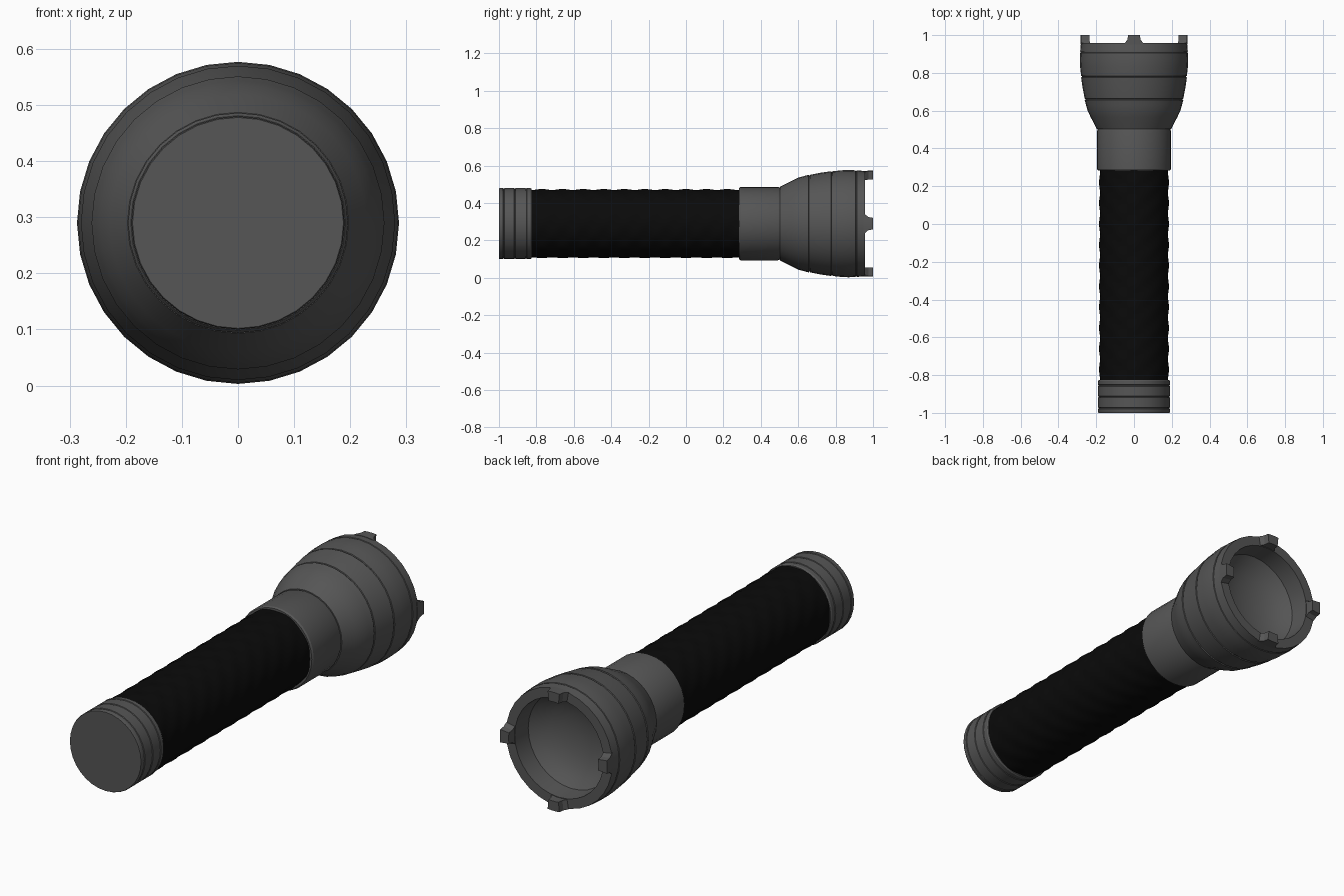
import bpy, bmesh, math

if "Cube" in bpy.data.objects:
    bpy.data.objects.remove(bpy.data.objects["Cube"])

CZ = 0.29          # height of the torch axis
SIDES = 32


def material(name, rgb):
    m = bpy.data.materials.new(name)
    m.diffuse_color = (*rgb, 1)
    m.use_nodes = True
    m.node_tree.nodes["Principled BSDF"].inputs["Base Color"].default_value = m.diffuse_color
    return m


grey = material("dark_grey_metal", (0.092, 0.092, 0.092))
black = material("black_rubber", (0.003, 0.003, 0.003))


def point(r, a, y):
    return (r * math.sin(a), y, CZ + r * math.cos(a))


def finish(name, bm, mat, angle):
    bmesh.ops.recalc_face_normals(bm, faces=bm.faces[:])
    me = bpy.data.meshes.new(name)
    bm.to_mesh(me)
    bm.free()
    me.materials.append(mat)
    ob = bpy.data.objects.new(name, me)
    bpy.context.collection.objects.link(ob)
    bpy.ops.object.select_all(action='DESELECT')
    ob.select_set(True)
    bpy.context.view_layer.objects.active = ob
    bpy.ops.object.shade_smooth_by_angle(angle=math.radians(angle))
    return ob


def lathe(name, profile, mat, sides=SIDES, bump=None, angle=30):
    """Spin (y, radius) points about the long axis; ends are capped."""
    bm = bmesh.new()
    rings = []
    for y, r in profile:
        ring = []
        for i in range(sides):
            a = 2 * math.pi * i / sides
            ring.append(bm.verts.new(point(r + (bump(y, a) if bump else 0), a, y)))
        rings.append(ring)
    for p, q in zip(rings, rings[1:]):
        for i in range(sides):
            j = (i + 1) % sides
            bm.faces.new((p[i], p[j], q[j], q[i]))
    bm.faces.new(rings[0])
    bm.faces.new(rings[-1])
    return finish(name, bm, mat, angle)


def groove(y, r, w=0.004, d=0.004):
    return [(y - w, r), (y - w * 0.5, r - d), (y + w * 0.5, r - d), (y + w, r)]


# Tail cap with three shallow grooves
lathe("tail_cap",
      [(-1.0, 0.188), (-0.996, 0.190)] + groove(-0.975, 0.190, d=0.003)
      + groove(-0.915, 0.190, d=0.003) + groove(-0.855, 0.190, d=0.003)
      + [(-0.832, 0.190), (-0.826, 0.186), (-0.826, 0.17)], grey)

# Rubber grip with a soft diamond knurl
N = 100
lathe("grip", [(-0.835 + 1.13 * i / N, 0.1825) for i in range(N + 1)], black, 64,
      lambda y, a: 0.0025 * math.cos(2 * math.pi * y / 0.11) * math.cos(8 * a), 40)

# Collar between grip and head
lathe("collar", [(0.284, 0.17), (0.284, 0.191), (0.292, 0.196),
                 (0.492, 0.196), (0.503, 0.192), (0.51, 0.18)], grey)

# Flared head: outer shell, rim, inner wall and reflector bowl in one profile
lathe("head",
      [(0.50, 0.17), (0.503, 0.197), (0.53, 0.211), (0.565, 0.229), (0.60, 0.246), (0.63, 0.254)]
      + groove(0.66, 0.261) + [(0.72, 0.272)] + groove(0.78, 0.280)
      + [(0.83, 0.285), (0.87, 0.287)] + groove(0.91, 0.285, d=0.003)
      + [(0.957, 0.281), (0.957, 0.235), (0.865, 0.228), (0.835, 0.195),
         (0.81, 0.15), (0.795, 0.10), (0.787, 0.05), (0.785, 0.01)], grey)

# Four tapered crenellation teeth on the rim
levels = [(0.95, 0.18), (0.958, 0.175), (0.975, 0.125), (1.0, 0.11)]   # y, half angle
for k, label in enumerate(("top", "right", "bottom", "left")):
    bm = bmesh.new()
    loops = []
    for y, half in levels:
        arc = [k * math.pi / 2 + half * t for t in (-1, -0.33, 0.33, 1)]
        loops.append([bm.verts.new(point(0.283, a, y)) for a in arc]
                     + [bm.verts.new(point(0.237, a, y)) for a in reversed(arc)])
    for p, q in zip(loops, loops[1:]):
        for i in range(8):
            j = (i + 1) % 8
            bm.faces.new((p[i], p[j], q[j], q[i]))
    bm.faces.new(loops[0])
    bm.faces.new(loops[-1])
    finish("rim_tooth_" + label, bm, grey, 20)
